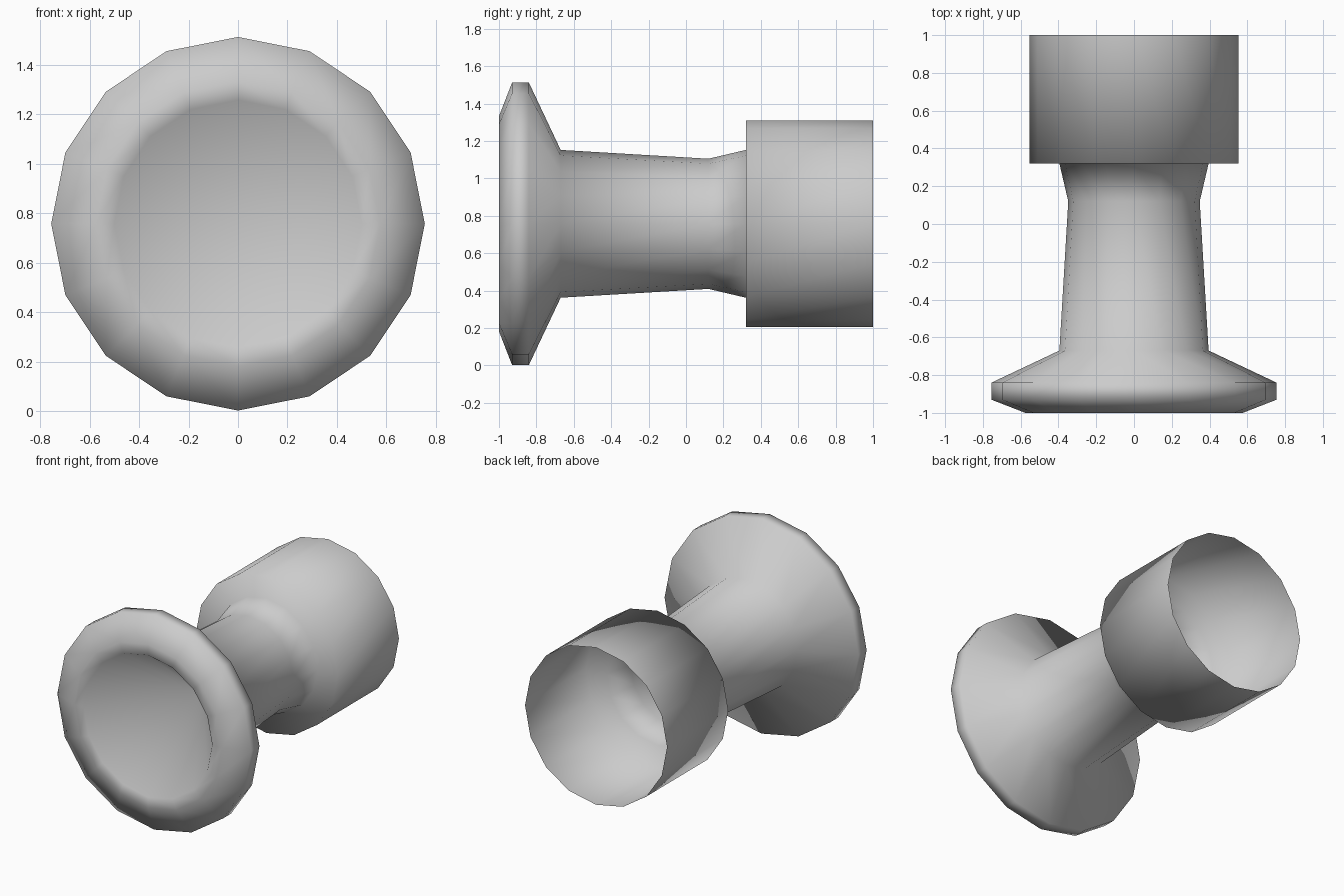
import bpy, bmesh
from math import cos, sin, pi

if "Cube" in bpy.data.objects:
    bpy.data.objects.remove(bpy.data.objects["Cube"])

SIDES = 16
CENTRE_Z = 0.757

# Profile (radius, y) from the bowl's rim, over the flange and neck, to the open cup
profile = [
    (0.50, -1.00), (0.575, -1.00), (0.755, -0.93), (0.755, -0.84),
    (0.395, -0.67), (0.348, 0.12), (0.395, 0.32),
    (0.553, 0.32), (0.553, 1.00),
]
BOWL_APEX_Y = -0.40


def ring(bm, r, y):
    return [bm.verts.new((r * cos(2 * pi * i / SIDES), y,
                          CENTRE_Z + r * sin(2 * pi * i / SIDES)))
            for i in range(SIDES)]


bm = bmesh.new()
rings = [ring(bm, r, y) for r, y in profile]

# Flange, neck and thin-walled cup
for a, b in zip(rings, rings[1:]):
    for i in range(SIDES):
        j = (i + 1) % SIDES
        bm.faces.new((a[i], b[i], b[j], a[j]))

# Conical bowl sunk into the front
apex = bm.verts.new((0, BOWL_APEX_Y, CENTRE_Z))
for i in range(SIDES):
    bm.faces.new((apex, rings[0][i], rings[0][(i + 1) % SIDES]))

# Smooth shading all over, as one continuous skin
for f in bm.faces:
    f.smooth = True

mesh = bpy.data.meshes.new("flared_mouthpiece")
bm.to_mesh(mesh)
bm.free()
obj = bpy.data.objects.new("flared_mouthpiece", mesh)
bpy.context.collection.objects.link(obj)
